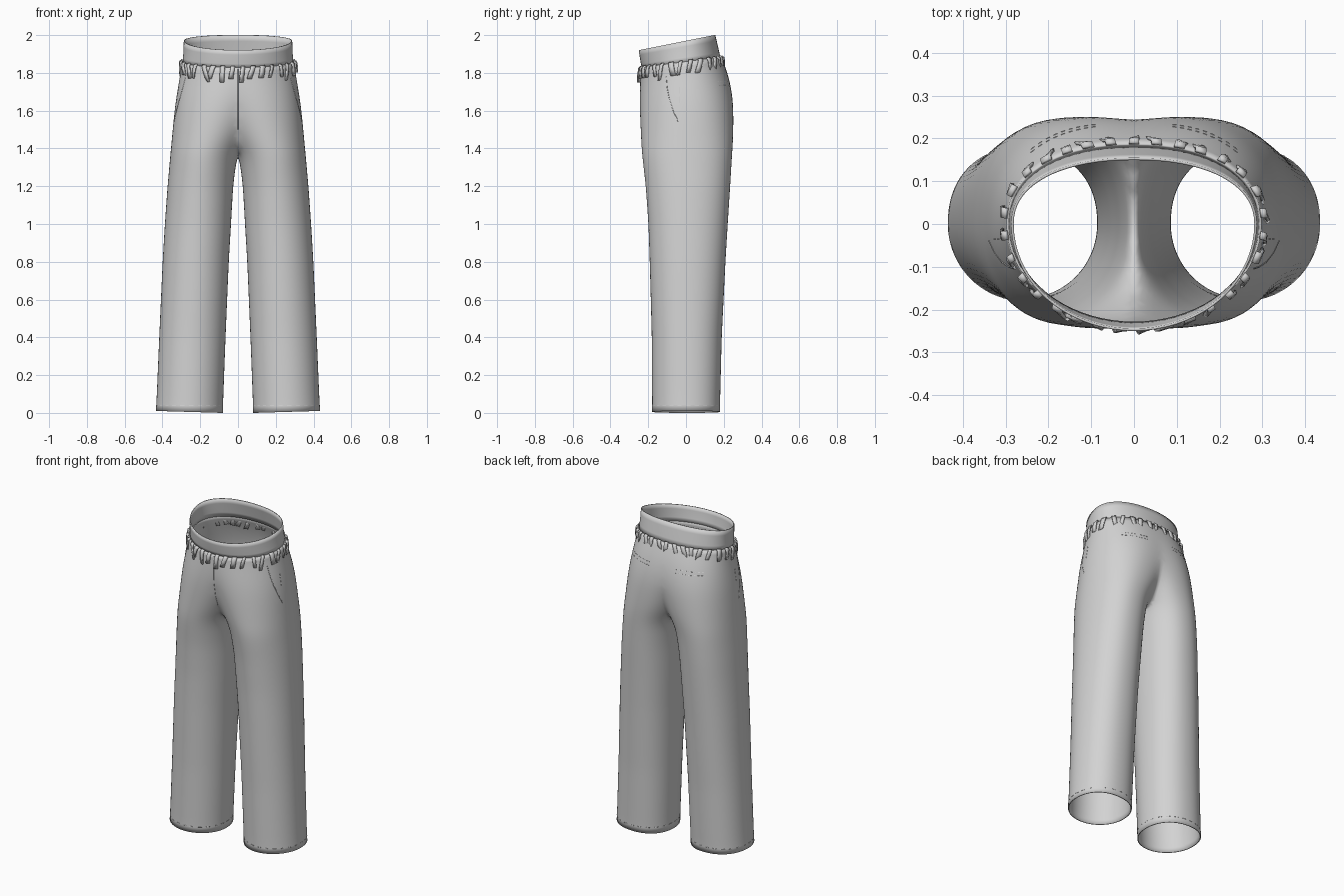
import bpy, bmesh, math, random
from mathutils import Vector, Matrix
from mathutils.bvhtree import BVHTree

random.seed(4)
cube = bpy.data.objects.get("Cube")
if cube:
    bpy.data.objects.remove(cube)

# One plain grey cloth
cloth = bpy.data.materials.new("grey_cloth")
cloth.use_nodes = True
GREY = (0.65, 0.65, 0.65, 1)
cloth.diffuse_color = GREY
cloth.node_tree.nodes["Principled BSDF"].inputs["Base Color"].default_value = GREY

# Section levels: height, tilt along y, inner x, outer x, front depth, back depth
LEGS = [
    (0.0, 0, 0.08, 0.435, 0.18, 0.18),
    (0.4, 0, 0.065, 0.418, 0.182, 0.19),
    (0.8, 0, 0.048, 0.4, 0.193, 0.21),
    (1.0, 0, 0.036, 0.388, 0.2, 0.222),
    (1.2, 0, 0.025, 0.374, 0.214, 0.235),
    (1.32, 0, 0.01, 0.363, 0.228, 0.242),
    (1.38, 0, -0.004, 0.358, 0.235, 0.246),
    (1.44, 0, -0.045, 0.352, 0.238, 0.25),
    (1.52, 0, -0.095, 0.345, 0.242, 0.252),
    (1.62, 0.02, -0.16, 0.335, 0.246, 0.252),
    (1.7, 0.05, -0.21, 0.323, 0.246, 0.242),
    (1.78, 0.1, -0.255, 0.309, 0.243, 0.22),
    (1.86, 0.13, -0.298, 0.298, 0.238, 0.188),
]
BAND = [
    (1.855, 0.13, -0.293, 0.293, 0.234, 0.183),
    (1.91, 0.16, -0.289, 0.289, 0.243, 0.17),
    (1.97, 0.2, -0.287, 0.287, 0.25, 0.155),
]


def section_point(level, angle):
    z, tilt, inner, outer, front, back = level
    c, s = math.cos(angle), math.sin(angle)
    power = 0.9 if s > 0 else 1.0
    x = (inner + outer) / 2 + (outer - inner) / 2 * math.copysign(abs(c) ** power, c)
    y = (back if s > 0 else front) * math.copysign(abs(s) ** power, s)
    lift = 0.03 * (x - 0.08) if z < 0.1 else 0
    return Vector((x, y, z + tilt * y + lift))


def loft(levels, sides=72, step=0.035):
    """Open tube through the interpolated sections."""
    rows = []
    for a, b in zip(levels, levels[1:]):
        n = max(2, math.ceil((b[0] - a[0]) / step))
        rows += [[p + (q - p) * i / n for p, q in zip(a, b)] for i in range(n)]
    rows.append(levels[-1])
    bm = bmesh.new()
    rings = [[bm.verts.new(section_point(r, math.tau * i / sides)) for i in range(sides)]
             for r in rows]
    for low, high in zip(rings, rings[1:]):
        for i in range(sides):
            j = (i + 1) % sides
            bm.faces.new((low[i], low[j], high[j], high[i]))
    return bm


def finish(bm, name, thickness):
    mesh = bpy.data.meshes.new(name)
    bm.to_mesh(mesh)
    obj = bpy.data.objects.new(name, mesh)
    bpy.context.collection.objects.link(obj)
    mesh.materials.append(cloth)
    for p in mesh.polygons:
        p.use_smooth = True
    solid = obj.modifiers.new("cloth_thickness", "SOLIDIFY")
    solid.thickness = thickness
    solid.offset = -1
    return obj


# Legs and seat: one leg cut at the middle, mirrored, then softened
bm = loft(LEGS)
bmesh.ops.bisect_plane(bm, geom=bm.verts[:] + bm.edges[:] + bm.faces[:], dist=0.002,
                       plane_co=(0, 0, 0), plane_no=(1, 0, 0), clear_inner=True)
for v in bm.verts:
    if abs(v.co.x) < 0.002:
        v.co.x = 0
bmesh.ops.mirror(bm, geom=bm.verts[:] + bm.edges[:] + bm.faces[:],
                 matrix=Matrix.Identity(4), merge_dist=0.0005, axis="X")
bmesh.ops.remove_doubles(bm, verts=bm.verts[:], dist=0.0005)
for _ in range(7):
    bmesh.ops.smooth_vert(bm, verts=[v for v in bm.verts if not v.is_boundary], factor=0.5,
                          use_axis_x=True, use_axis_y=True, use_axis_z=True)
bmesh.ops.recalc_face_normals(bm, faces=bm.faces[:])
outermost = max(bm.faces, key=lambda f: f.calc_center_median().x)
if outermost.normal.x < 0:
    bmesh.ops.reverse_faces(bm, faces=bm.faces[:])
surface = BVHTree.FromBMesh(bm)
finish(bm, "trouser_legs", 0.006)
bm.free()

# Waistband
bm = loft(BAND)
finish(bm, "waistband", 0.006)
bm.free()

# Fringe of short bent strips hanging under the waistband
bm = bmesh.new()
seam = LEGS[-1]
ring = [section_point(seam, math.tau * i / 720) for i in range(721)]
total = sum((b - a).length for a, b in zip(ring, ring[1:]))
COUNT, run, made = 31, 0, 0
for a, b in zip(ring, ring[1:]):
    run += (b - a).length
    if made >= COUNT or run < total * (made + 0.5) / COUNT:
        continue
    made += 1
    along = (b - a).normalized()
    out = along.cross(Vector((0, 0, 1))).normalized()
    lean, length = random.uniform(-0.35, 0.35), random.uniform(0.065, 0.09)
    half = random.uniform(0.009, 0.014)
    twist = random.uniform(-0.008, 0.008)
    previous = None
    for drop, bulge in ((0, 0.003), (0.12, 0.014), (0.55, 0.016), (1, 0.012)):
        mid = a + out * bulge + along * lean * drop * length
        mid.z += 0.008 - drop * length
        pair = [bm.verts.new(mid + along * half * k + out * twist * k * drop) for k in (-1, 1)]
        if previous:
            bm.faces.new((previous[0], pair[0], pair[1], previous[1]))
        previous = pair
finish(bm, "waist_fringe", 0.008)
bm.free()


def stitched(name, lines, radius):
    """Thin threads laid on the cloth; each line is a list of (origin, direction)."""
    curve = bpy.data.curves.new(name, "CURVE")
    curve.dimensions = "3D"
    curve.bevel_depth = radius
    curve.bevel_resolution = 1
    for line in lines:
        hits = [surface.ray_cast(Vector(o), Vector(d).normalized())[0] for o, d in line]
        hits = [h for h in hits if h]
        if len(hits) < 2:
            continue
        spline = curve.splines.new("POLY")
        spline.points.add(len(hits) - 1)
        for p, h in zip(spline.points, hits):
            p.co = (*h, 1)
    curve.materials.append(cloth)
    obj = bpy.data.objects.new(name, curve)
    bpy.context.collection.objects.link(obj)


def dashes(start, end, count, fill=0.5):
    a, b = Vector(start), Vector(end)
    return [(a.lerp(b, i / count), a.lerp(b, (i + fill) / count)) for i in range(count)]


# Fly seam down the middle of the front
stitched("fly_seam", [[((0, -1, 1.82 - 0.02 * i), (0, 1, 0)) for i in range(17)]], 0.002)

# Side pocket openings with a short dashed tack
pockets, tacks, back_pockets, hems = [], [], [], []
opening = [(-0.105, 1.78), (-0.1, 1.72), (-0.088, 1.66), (-0.068, 1.6), (-0.04, 1.54)]
for side in (-1, 1):
    pockets.append([((side, y, z), (-side, 0, 0)) for y, z in opening])
    tacks += [[((side, *p.yz), (-side, 0, 0)) for p in d]
              for d in dashes((0, -0.035, 1.64), (0, -0.035, 1.74), 2, 0.7)]
    # Back pocket stitching
    for z in (1.735, 1.755):
        back_pockets += [[((p.x, 1, p.z), (0, -1, 0)) for p in d]
                         for d in dashes((side * 0.09, 0, z), (side * 0.25, 0, z), 9)]
    # Hem stitching
    for i in range(24):
        hems.append([((side * 0.26 + math.cos(t), math.sin(t), 0.04), (-math.cos(t), -math.sin(t), 0))
                     for t in (math.tau * i / 24, math.tau * (i + 0.5) / 24)])
stitched("side_pocket_seams", pockets, 0.002)
stitched("side_pocket_tacks", tacks, 0.0015)
stitched("back_pocket_stitches", back_pockets, 0.0015)

# Each hem ray starts close to its own leg so the other leg is not hit
hems = [[(Vector(o) + Vector(d) * 0.78, d) for o, d in line] for line in hems]
stitched("hem_stitches", hems, 0.0015)
